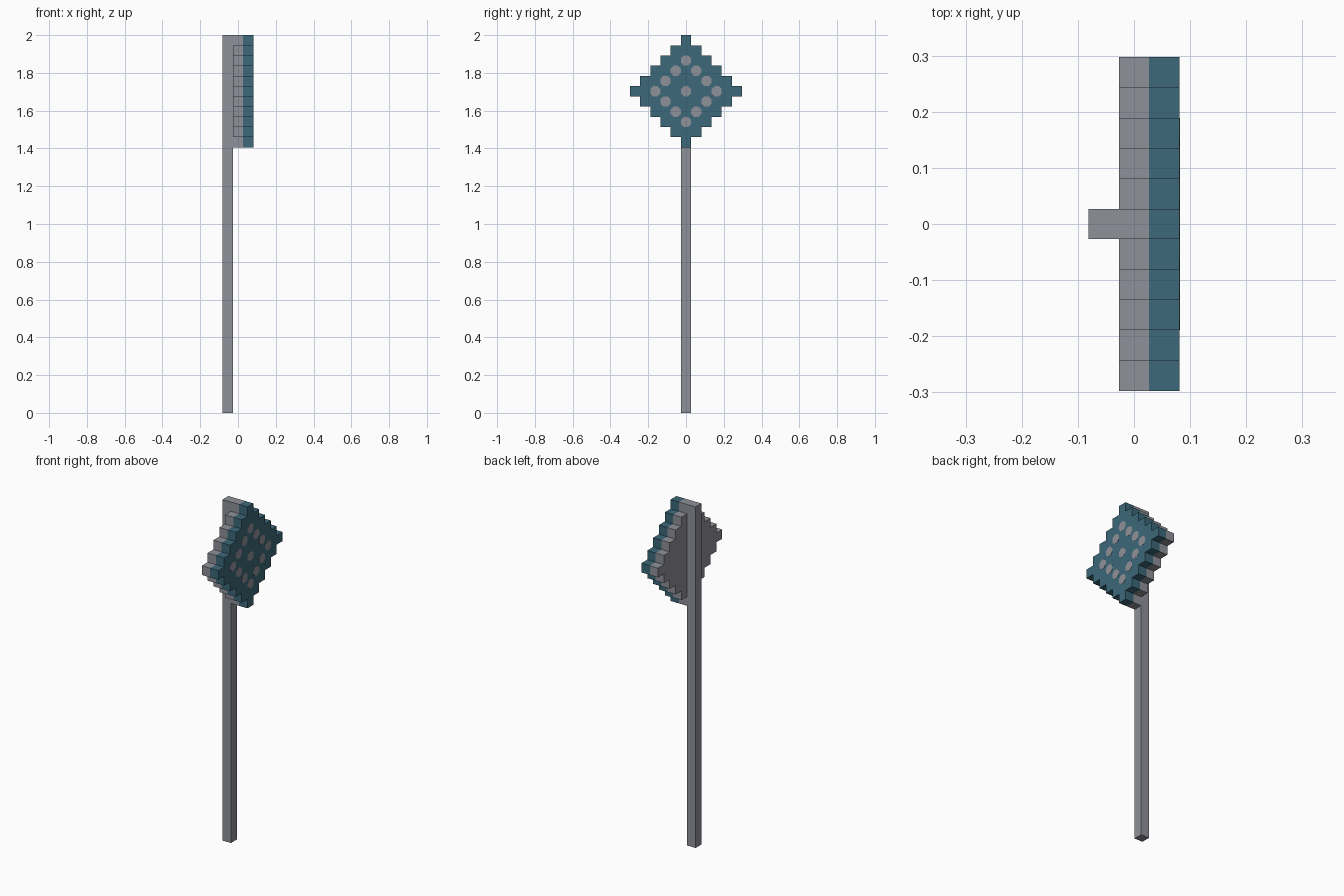
import bpy
import bmesh
import math

if "Cube" in bpy.data.objects:
    bpy.data.objects.remove(bpy.data.objects["Cube"], do_unlink=True)

CELL = 2 / 37          # block size
HEAD_Z = 31.5 * CELL   # centre height of the diamond head
RADIUS = 5             # blocks from centre to tip


def material(name, rgb):
    mat = bpy.data.materials.new(name)
    mat.use_nodes = True
    mat.diffuse_color = (*rgb, 1)
    bsdf = next(n for n in mat.node_tree.nodes if n.type == 'BSDF_PRINCIPLED')
    bsdf.inputs["Base Color"].default_value = (*rgb, 1)
    return mat


grey = material("stone grey", (0.275, 0.283, 0.319))
teal = material("deep teal", (0.045, 0.138, 0.191))


def prism(name, outlines, x0, x1, mat):
    """Extrude (y, z) outlines from x0 to x1 into one object."""
    bm = bmesh.new()
    for outline in outlines:
        face = bm.faces.new([bm.verts.new((x0, y, z)) for y, z in outline])
        new = bmesh.ops.extrude_face_region(bm, geom=[face], use_keep_orig=True)["geom"]
        for v in new:
            if isinstance(v, bmesh.types.BMVert):
                v.co.x = x1
    bmesh.ops.recalc_face_normals(bm, faces=bm.faces)
    mesh = bpy.data.meshes.new(name)
    bm.to_mesh(mesh)
    bm.free()
    mesh.materials.append(mat)
    obj = bpy.data.objects.new(name, mesh)
    bpy.context.collection.objects.link(obj)
    return obj


def stepped_diamond():
    side = []
    for row in range(-RADIUS, RADIUS + 1):
        half = (RADIUS - abs(row) + 0.5) * CELL
        side += [(half, HEAD_Z + (row - 0.5) * CELL), (half, HEAD_Z + (row + 0.5) * CELL)]
    return side + [(-y, z) for y, z in reversed(side)]


def octagon(col, row):
    r = 0.5 * CELL / math.cos(math.pi / 8)
    angles = [math.pi / 8 + i * math.pi / 4 for i in range(8)]
    return [(col * CELL + r * math.cos(a), HEAD_Z + row * CELL + r * math.sin(a))
            for a in angles]


# Square pole running the full height behind the head
h = CELL / 2
prism("pole", [[(-h, 0), (h, 0), (h, 2), (-h, 2)]], -1.5 * CELL, -h, grey)

# Two stacked layers of the stepped diamond head
prism("head_backing", [stepped_diamond()], -h, h, grey)
prism("head_face", [stepped_diamond()], h, 1.5 * CELL, teal)

# Ring of studs plus a centre stud, as thin plates on the face
cells = [(c, r) for c in range(-3, 4) for r in range(-3, 4) if abs(c) + abs(r) in (0, 3)]
prism("face_studs", [octagon(c, r) for c, r in cells],
      1.5 * CELL - 0.002, 1.5 * CELL + 0.001, grey)
